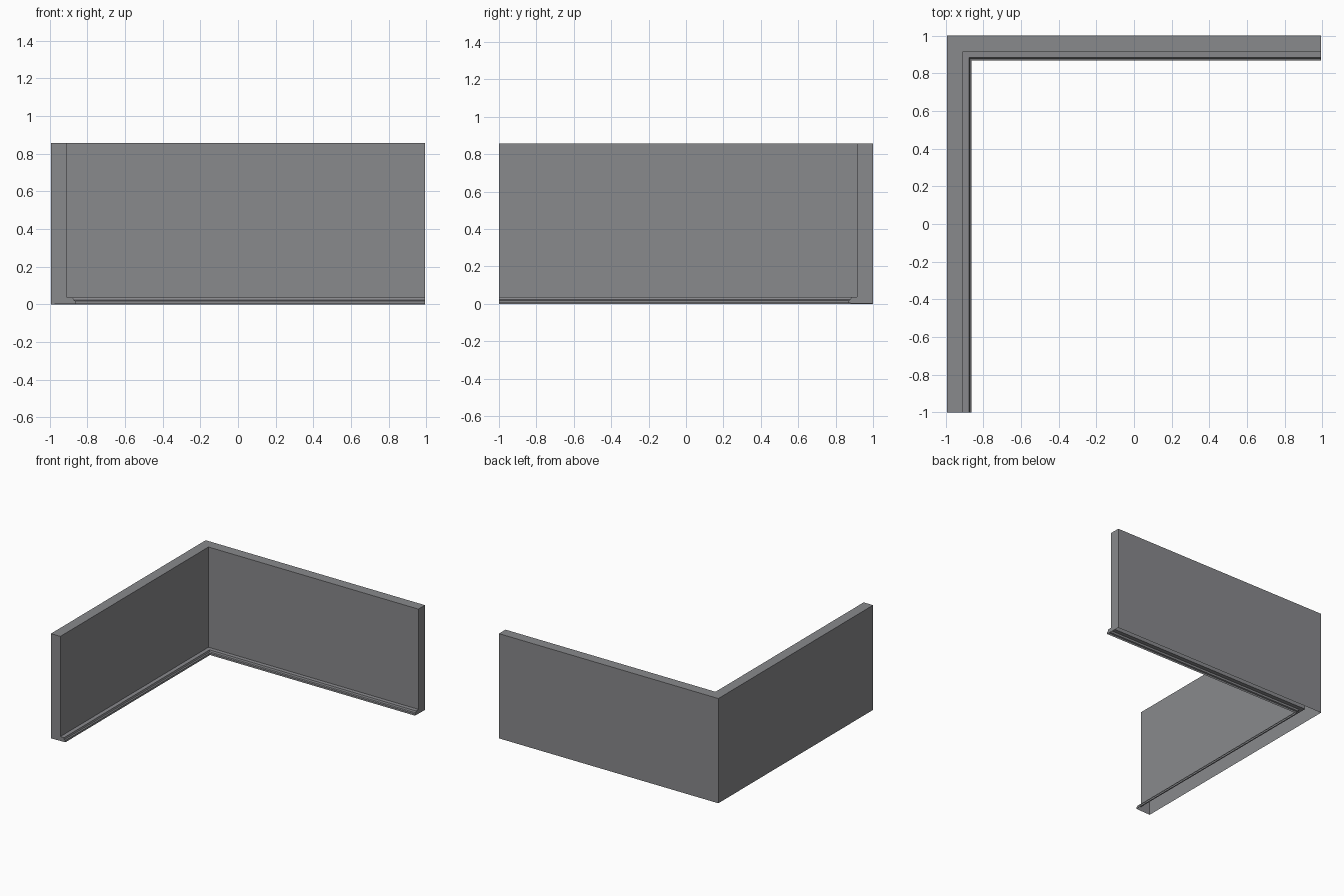
import bpy
import bmesh

cube = bpy.data.objects.get("Cube")
if cube:
    bpy.data.objects.remove(cube, do_unlink=True)

HALF_X, HALF_Y, HEIGHT = 0.993, 1.0, 0.857

# Wall section: (distance inward from the outer face, height), open underneath
SECTION = [(0, 0), (0, HEIGHT), (0.085, HEIGHT), (0.085, 0.037),
           (0.117, 0.036), (0.121, 0.022), (0.131, 0.018), (0.131, 0.003)]

# Grey material
grey = bpy.data.materials.new("wall grey")
grey.use_nodes = True
colour = (0.25, 0.252, 0.265, 1)
grey.diffuse_color = colour
grey.node_tree.nodes["Principled BSDF"].inputs["Base Color"].default_value = colour

# Sweep the section along the back wall, round the mitred corner, down the side
bm = bmesh.new()
stations = [
    [bm.verts.new((HALF_X, HALF_Y - d, z)) for d, z in SECTION],
    [bm.verts.new((d - HALF_X, HALF_Y - d, z)) for d, z in SECTION],
    [bm.verts.new((d - HALF_X, -HALF_Y, z)) for d, z in SECTION],
]
for a, b in zip(stations, stations[1:]):
    for i in range(len(SECTION) - 1):
        bm.faces.new((a[i], b[i], b[i + 1], a[i + 1]))

# End caps
bm.faces.new(stations[0])
bm.faces.new(stations[-1][::-1])

mesh = bpy.data.meshes.new("corner_wall")
bm.to_mesh(mesh)
bm.free()
mesh.materials.append(grey)
wall = bpy.data.objects.new("corner_wall", mesh)
bpy.context.collection.objects.link(wall)
